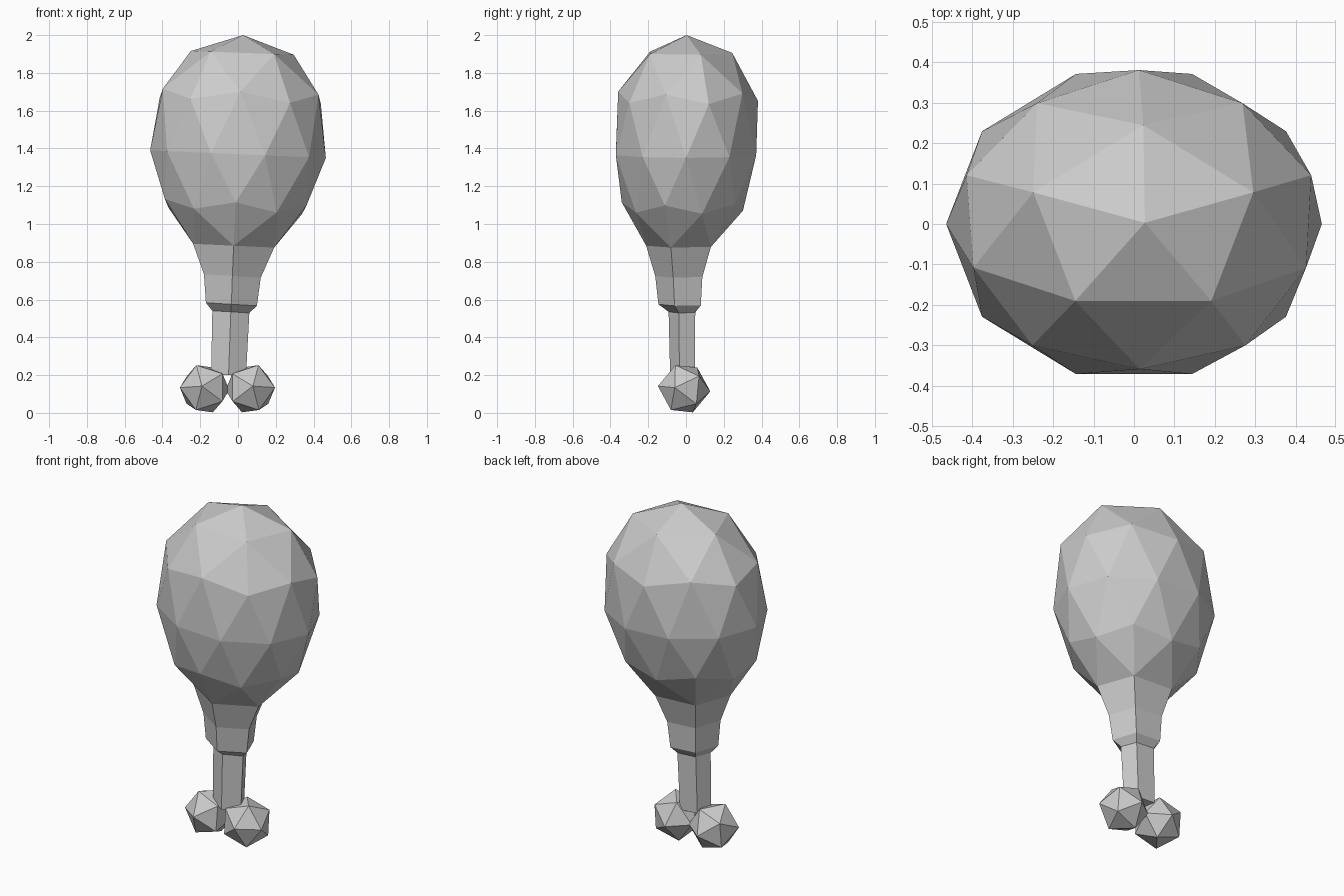
import bpy, bmesh, math
from mathutils import Matrix, Vector

cube = bpy.data.objects.get("Cube")
if cube:
    bpy.data.objects.remove(cube)

grey = bpy.data.materials.new("plain grey")
grey.use_nodes = True
colour = (0.6, 0.6, 0.6, 1)
grey.diffuse_color = colour
grey.node_tree.nodes["Principled BSDF"].inputs["Base Color"].default_value = colour


def finish(bm, name):
    bmesh.ops.recalc_face_normals(bm, faces=bm.faces[:])
    mesh = bpy.data.meshes.new(name)
    bm.to_mesh(mesh)
    bm.free()
    mesh.materials.append(grey)
    obj = bpy.data.objects.new(name, mesh)
    bpy.context.collection.objects.link(obj)
    return obj


# Egg-shaped crown: a tapered, slightly leaning icosphere
bm = bmesh.new()
bmesh.ops.create_icosphere(bm, subdivisions=2, radius=1, matrix=Matrix.Rotation(math.pi / 2, 4, 'Z'))
bm.verts.ensure_lookup_table()
bottom = min(bm.verts, key=lambda v: v.co.z)
rim = sorted((e.other_vert(bottom) for e in bottom.link_edges),
             key=lambda v: math.atan2(v.co.y, v.co.x))
angles = [math.atan2(v.co.y, v.co.x) for v in rim]
bmesh.ops.delete(bm, geom=[bottom], context='VERTS')
for v in bm.verts:
    x, y, z = v.co
    r = 0.465 + 0.068 * z + 0.03 * z * z
    v.co = (r * x + 0.027 * z, 0.84 * r * y + 0.015 * z - 0.012 * z * z,
            1.37 + z * (0.63 if z > 0 else 0.57) - 0.02 * x)

# Neck, collar and shaft drawn down from the crown's open pentagon
# Each ring: centre x, centre y, height, radius x, radius y
rings = [(-0.03, -0.025, 0.725, 0.158, 0.138),
         (-0.035, -0.022, 0.575, 0.142, 0.124),
         (-0.038, -0.014, 0.535, 0.103, 0.078),
         (-0.05, -0.012, 0.2, 0.097, 0.072)]
previous = rim
for cx, cy, z, rx, ry in rings:
    ring = [bm.verts.new((cx + rx * math.cos(a), cy + ry * math.sin(a),
                          z - 0.06 * rx * math.cos(a))) for a in angles]
    for i in range(5):
        j = (i + 1) % 5
        bm.faces.new((previous[i], previous[j], ring[j], ring[i]))
    previous = ring
bm.faces.new(previous)
finish(bm, "crown_and_shaft")

# Two faceted balls at the foot of the shaft
for name, x, spin, lean in (("right_ball", -0.177, math.pi, -0.1), ("left_ball", 0.065, 0, 0.1)):
    bm = bmesh.new()
    turn = (Matrix.Rotation(lean, 4, 'Z') @ Matrix.Rotation(math.pi / 2 - 0.1, 4, 'X')
            @ Matrix.Rotation(spin, 4, 'Z'))
    bmesh.ops.create_icosphere(bm, subdivisions=1, radius=0.14, matrix=turn)
    low = min(v.co.z for v in bm.verts)
    bmesh.ops.translate(bm, verts=bm.verts[:], vec=Vector((x, -0.01, 0.003 - low)))
    finish(bm, name)
